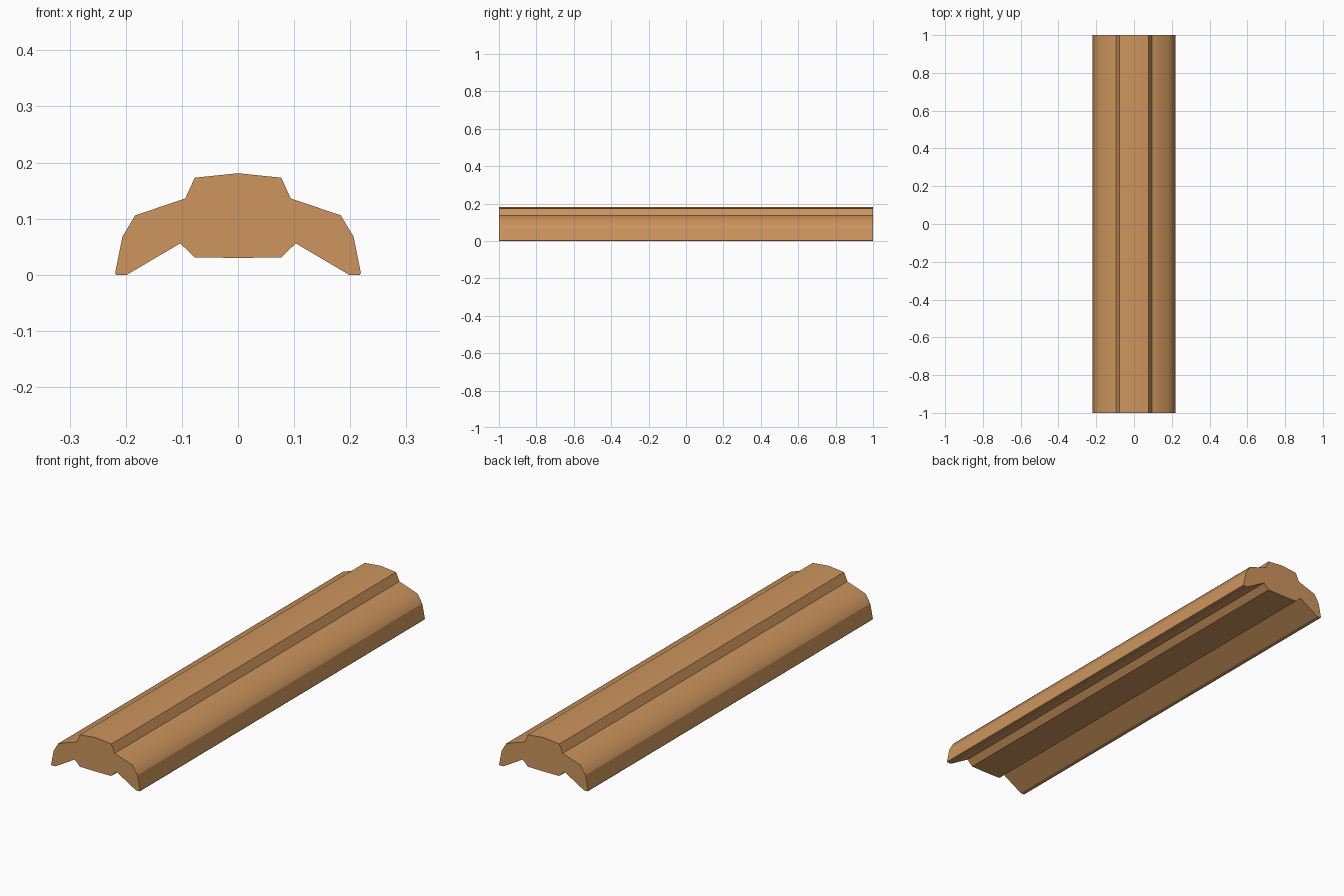
import bpy, bmesh

if "Cube" in bpy.data.objects:
    bpy.data.objects.remove(bpy.data.objects["Cube"])

# Wood colour
wood = bpy.data.materials.new("warm wood")
wood.diffuse_color = (0.61, 0.30, 0.11, 1)
wood.use_nodes = True
wood.node_tree.nodes["Principled BSDF"].inputs["Base Color"].default_value = wood.diffuse_color

# Right half of the moulding cross-section (x, z), from top centre to bottom centre
half = [(0, 0.181), (0.077, 0.173), (0.094, 0.136), (0.183, 0.106), (0.206, 0.068),
        (0.219, 0.003), (0.217, 0), (0.198, 0), (0.103, 0.056), (0.077, 0.031), (0, 0.030)]
soft = {0, 3, 10}  # rounded-looking corners of the profile
n = len(half)

# Mirror to a full closed profile
profile = half + [(-x, z) for x, z in half[-2:0:-1]]
soft_corners = soft | {2 * (n - 1) - i for i in soft}
count = len(profile)

# Extrude the profile along y
bm = bmesh.new()
front = [bm.verts.new((x, -1, z)) for x, z in profile]
back = [bm.verts.new((x, 1, z)) for x, z in profile]
bm.faces.new(front)
bm.faces.new(back[::-1])
for i in range(count):
    j = (i + 1) % count
    bm.faces.new((front[i], front[j], back[j], back[i])).smooth = True
bmesh.ops.recalc_face_normals(bm, faces=bm.faces)

# Keep every edge sharp except the soft lengthwise corners
for e in bm.edges:
    e.smooth = False
for i in soft_corners:
    if i < count:
        bm.edges.get((front[i], back[i])).smooth = True

mesh = bpy.data.meshes.new("moulding_beam")
bm.to_mesh(mesh)
bm.free()
mesh.materials.append(wood)
beam = bpy.data.objects.new("moulding_beam", mesh)
bpy.context.collection.objects.link(beam)
